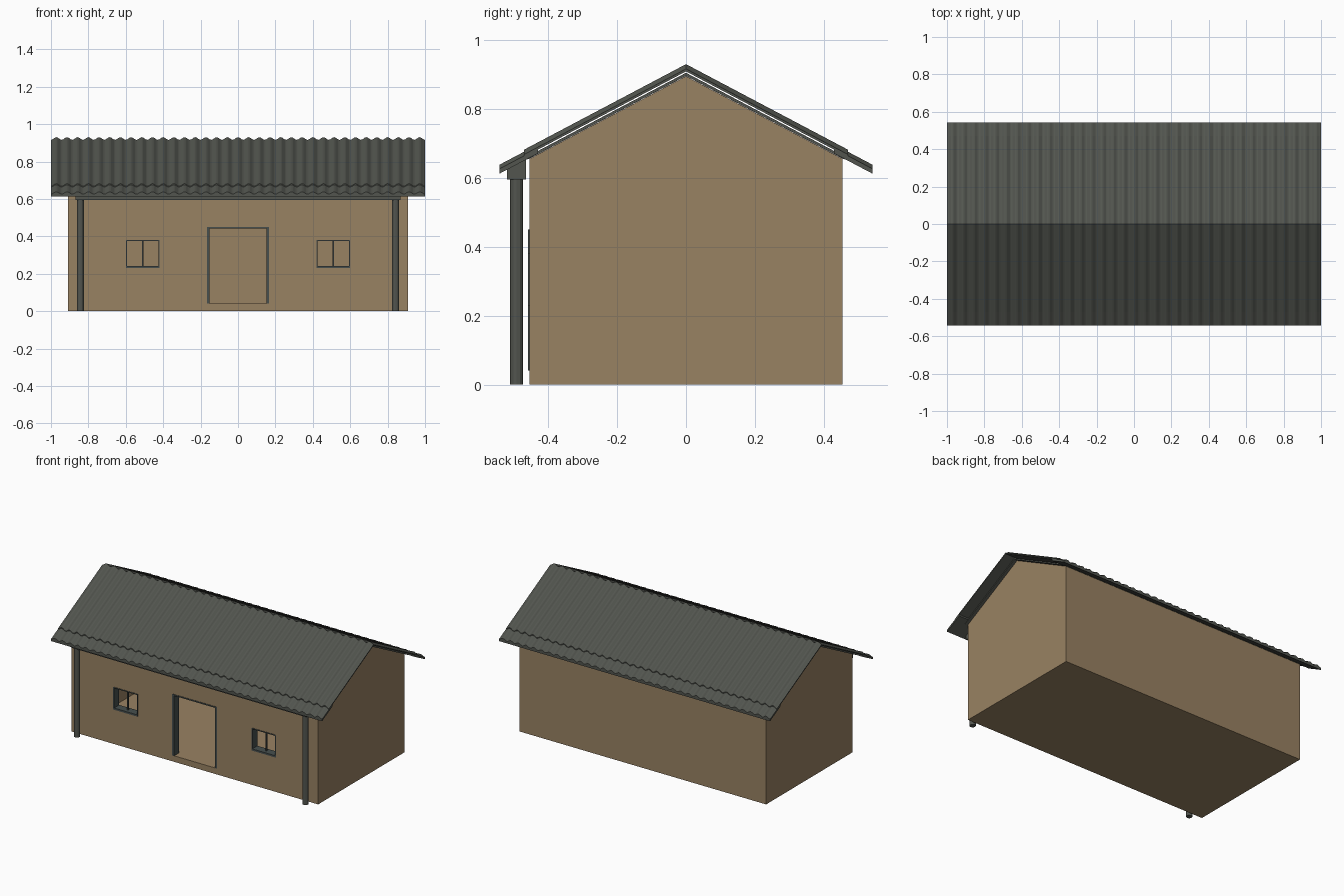
import bpy, bmesh, math

if "Cube" in bpy.data.objects:
    bpy.data.objects.remove(bpy.data.objects["Cube"])


def make_material(name, rgb):
    mat = bpy.data.materials.new(name)
    mat.use_nodes = True
    mat.diffuse_color = (*rgb, 1)
    mat.node_tree.nodes["Principled BSDF"].inputs["Base Color"].default_value = (*rgb, 1)
    return mat


MUD = make_material("tan mud wall", (0.318, 0.223, 0.123))
METAL = make_material("dark grey metal", (0.085, 0.091, 0.078))
FRAME = make_material("slate frame", (0.062, 0.078, 0.076))

HX, HY, WALL = 0.91, 0.455, 0.05      # house half sizes and wall thickness
EAVE, APEX, FLOOR = 0.655, 0.895, 0.04
RIDGE, SLOPE = 0.93, 0.528            # roof top and pitch


def finish(name, bm, mat):
    bmesh.ops.remove_doubles(bm, verts=bm.verts, dist=1e-5)
    bmesh.ops.recalc_face_normals(bm, faces=bm.faces)
    mesh = bpy.data.meshes.new(name)
    bm.to_mesh(mesh)
    bm.free()
    mesh.materials.append(mat)
    obj = bpy.data.objects.new(name, mesh)
    bpy.context.collection.objects.link(obj)
    return obj


def prism(name, outline, x0, x1, mat):
    """Extrude a (y, z) outline along x."""
    bm = bmesh.new()
    face = bm.faces.new([bm.verts.new((x0, y, z)) for y, z in outline])
    out = bmesh.ops.extrude_face_region(bm, geom=[face])["geom"]
    verts = [v for v in out if isinstance(v, bmesh.types.BMVert)]
    bmesh.ops.translate(bm, verts=verts, vec=(x1 - x0, 0, 0))
    return finish(name, bm, mat)


def box(name, x0, x1, y0, y1, z0, z1, mat):
    return prism(name, [(y0, z0), (y1, z0), (y1, z1), (y0, z1)], x0, x1, mat)


# Gable walls, back wall and floor
gable = [(-HY, 0), (HY, 0), (HY, EAVE), (0, APEX), (-HY, EAVE)]
IX = HX - WALL
prism("left_gable_wall", gable, IX, HX, MUD)
prism("right_gable_wall", gable, -HX, -IX, MUD)
box("back_wall", -IX, IX, HY - WALL, HY, 0, EAVE, MUD)
box("floor", -IX, IX, WALL - HY, HY - WALL, 0, FLOOR, MUD)

# Front wall with door and window openings
DOOR = (-0.165, 0.165, FLOOR, 0.45)
WINDOWS = {"right": (-0.6, -0.42, 0.23, 0.38), "left": (0.42, 0.6, 0.23, 0.38)}
openings = [DOOR, *WINDOWS.values()]
xs = sorted({-IX, IX, *(v for o in openings for v in o[:2])})
zs = sorted({0, EAVE, *(v for o in openings for v in o[2:])})
bm = bmesh.new()
for x0, x1 in zip(xs, xs[1:]):
    for z0, z1 in zip(zs, zs[1:]):
        cx, cz = (x0 + x1) / 2, (z0 + z1) / 2
        if any(a < cx < b and c < cz < d for a, b, c, d in openings):
            continue
        corners = [(x0, z0), (x1, z0), (x1, z1), (x0, z1)]
        bm.faces.new([bm.verts.new((x, -HY, z)) for x, z in corners])
bmesh.ops.remove_doubles(bm, verts=bm.verts, dist=1e-5)
bm.normal_update()
cells = list(bm.faces)
bmesh.ops.solidify(bm, geom=cells, thickness=WALL)
ys = [v.co.y for v in bm.verts]
if min(ys) < -HY - 0.01:
    bmesh.ops.translate(bm, verts=bm.verts, vec=(0, WALL, 0))
finish("front_wall", bm, MUD)

# Door and window linings
F0, F1 = -HY - 0.003, WALL - HY + 0.001


def lining(name, opening, side, head, sill):
    x0, x1, z0, z1 = opening
    box(name + "_right_jamb", x0, x0 + side, F0, F1, z0, z1, FRAME)
    box(name + "_left_jamb", x1 - side, x1, F0, F1, z0, z1, FRAME)
    box(name + "_head", x0, x1, F0, F1, z1 - head, z1, FRAME)
    if sill:
        box(name + "_sill", x0, x1, F0, F1, z0, z0 + sill, FRAME)


lining("door", DOOR, 0.013, 0.008, 0)
for side, win in WINDOWS.items():
    lining(side + "_window", win, 0.006, 0.006, 0.012)
    mid = (win[0] + win[1]) / 2
    box(side + "_window_mullion", mid - 0.004, mid + 0.004,
        0.02 - HY, 0.03 - HY, win[2], win[3], FRAME)

# Porch posts and beam
for side, x in (("left", 0.843), ("right", -0.843)):
    bm = bmesh.new()
    bmesh.ops.create_cone(bm, cap_ends=True, segments=12, radius1=0.019,
                          radius2=0.019, depth=0.6)
    bmesh.ops.translate(bm, verts=bm.verts, vec=(x, -0.492, 0.3))
    finish(side + "_porch_post", bm, METAL)
prism("porch_beam", [(-0.52, 0.595), (-0.465, 0.595), (-0.465, 0.655), (-0.52, 0.627)],
      -0.87, 0.87, METAL)


# Corrugated roof sheets, mirrored about the ridge
def roof_sheet(name, half, y0, y1, drop, wave, thick, waves=35, steps=8):
    bm = bmesh.new()
    count = waves * steps if wave else 1
    rows = []
    for i in range(count + 1):
        x = half * (2 * i / count - 1)
        bump = wave * (0.5 + 0.5 * math.cos(2 * math.pi * i / steps))
        ring = []
        for y, d in ((y0, bump), (y1, bump), (y1, thick), (y0, thick)):
            ring.append(bm.verts.new((x, y, RIDGE - SLOPE * y - drop - d)))
        rows.append(ring)
    for a, b in zip(rows, rows[1:]):
        for k in range(4):
            n = (k + 1) % 4
            bm.faces.new((a[k], a[n], b[n], b[k]))
    bm.faces.new(rows[0])
    bm.faces.new(rows[-1])
    obj = finish(name, bm, METAL)
    mod = obj.modifiers.new("mirror", "MIRROR")
    mod.use_axis = (False, True, False)
    mod.use_mirror_merge = False
    return obj


roof_sheet("upper_roof_sheets", 1.0, 0, 0.47, 0, 0.014, 0.021)
roof_sheet("eave_roof_sheets", 1.0, 0.43, 0.542, 0.006, 0.012, 0.026)
roof_sheet("roof_lining", HX + 0.02, 0, 0.46, 0.025, 0, 0.009)
